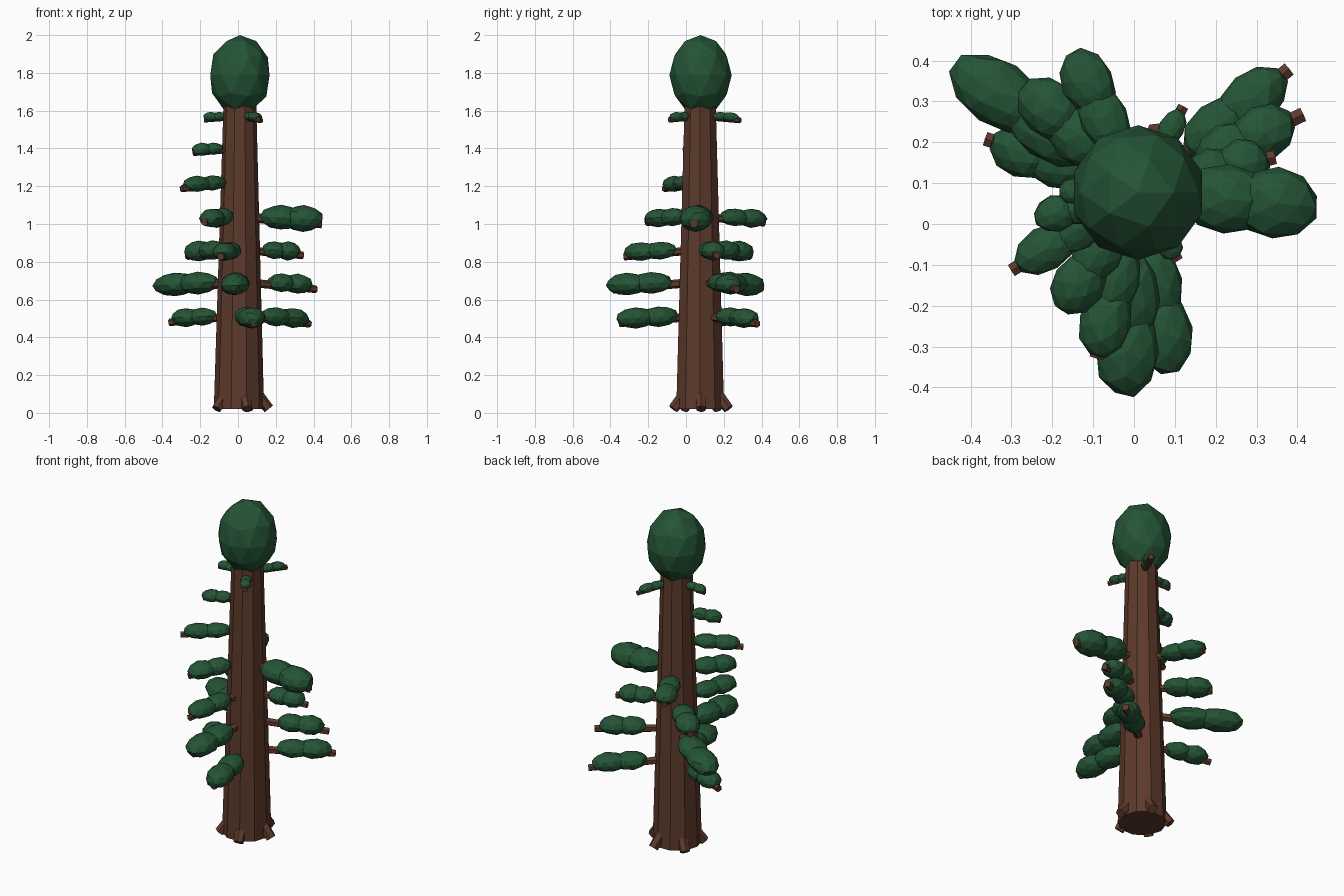
import bpy, bmesh, math, random
from mathutils import Vector, Matrix

if "Cube" in bpy.data.objects:
    bpy.data.objects.remove(bpy.data.objects["Cube"])

random.seed(4)
CX, CY = 0.01, 0.08          # trunk axis


def material(name, color):
    m = bpy.data.materials.new(name)
    m.diffuse_color = (*color, 1)
    m.use_nodes = True
    m.node_tree.nodes["Principled BSDF"].inputs["Base Color"].default_value = m.diffuse_color
    return m


BARK = material("bark", (0.11, 0.042, 0.024))
LEAF = material("needles", (0.018, 0.09, 0.036))


def finish(bm, name, mat):
    mesh = bpy.data.meshes.new(name)
    bm.to_mesh(mesh)
    bm.free()
    mesh.materials.append(mat)
    ob = bpy.data.objects.new(name, mesh)
    bpy.context.collection.objects.link(ob)
    return ob


def rod(name, a, b, r1, r2, sides):
    """Tapered cylinder from point a to point b."""
    a, b = Vector(a), Vector(b)
    d = b - a
    rot = d.to_track_quat('Z', 'Y').to_matrix().to_4x4()
    bm = bmesh.new()
    bmesh.ops.create_cone(bm, cap_ends=True, segments=sides, radius1=r1, radius2=r2,
                          depth=d.length, matrix=Matrix.Translation((a + b) / 2) @ rot)
    return finish(bm, name, BARK)


def add_blob(bm, center, axis, half, jitter):
    """Faceted ellipsoid; half = (length, width, thickness) with length along axis."""
    rot = axis.to_track_quat('X', 'Z').to_matrix().to_4x4()
    mat = Matrix.Translation(center) @ rot @ Matrix.Diagonal((*half, 1))
    ball = bmesh.ops.create_icosphere(bm, subdivisions=2, radius=1)
    for v in ball["verts"]:
        v.co = mat @ (v.co * random.uniform(1 - jitter, 1 + jitter))


def polar(angle, r, z):
    a = math.radians(angle)
    return Vector((CX + r * math.cos(a), CY + r * math.sin(a), z))


# Trunk
rod("trunk", (CX - 0.005, CY - 0.005, 0.02), (CX, CY - 0.005, 1.66), 0.133, 0.086, 10)

# Root stubs around the base
for i, ang in enumerate((0, 72, 144, 216, 285)):
    rod(f"root_{i + 1}", polar(ang, 0.09, 0.10), polar(ang, 0.153, 0.021), 0.032, 0.028, 6)

# Crown
bm = bmesh.new()
add_blob(bm, Vector((CX, CY - 0.003, 1.788)), Vector((1, 0, 0)), (0.165, 0.165, 0.212), 0.0)
finish(bm, "crown", LEAF)

# Branches: height, angle, foliage start, foliage tip, stick tip, thickness
BRANCHES = [
    (0.51, -80, 0.12, 0.46, 0.44, 0.115),
    (0.51, 161, 0.13, 0.38, 0.395, 0.10),
    (0.51, 39, 0.15, 0.46, 0.475, 0.105),
    (0.69, -94, 0.15, 0.505, 0.47, 0.12),
    (0.69, 145, 0.14, 0.55, 0.50, 0.125),
    (0.69, 25, 0.16, 0.42, 0.445, 0.105),
    (0.86, -104, 0.13, 0.42, 0.42, 0.10),
    (0.86, 137, 0.11, 0.385, 0.38, 0.11),
    (0.86, 14, 0.12, 0.33, 0.345, 0.10),
    (1.035, -5, 0.11, 0.445, 0.435, 0.14),
    (1.035, -123, 0.10, 0.35, 0.345, 0.10),
    (1.035, 115, 0.11, 0.38, 0.37, 0.10),
    (1.215, -148, 0.09, 0.35, 0.365, 0.085),
    (1.395, -165, 0.09, 0.265, 0.255, 0.07),
    (1.565, 62, 0.07, 0.225, 0.235, 0.05),
    (1.565, -60, 0.07, 0.19, 0.195, 0.05),
    (1.565, 180, 0.07, 0.195, 0.19, 0.05),
]

for i, (z, ang, r0, r1, rs, t) in enumerate(BRANCHES):
    drop = 0.09              # downward slope of the stick
    r = 0.1 * t + 0.012
    rod(f"branch_{i + 1}", polar(ang, 0.05, z), polar(ang, rs, z - drop * (rs - 0.05)),
        r, r * 0.9, 6)

    # Foliage: two overlapping lobes along the stick
    bm = bmesh.new()
    axis = polar(ang, 1, -0.05) - polar(ang, 0, 0)
    half = (r1 - r0) * 0.32
    for k, center_r in enumerate((r0 + half, r1 - half)):
        s = (0.94, 1.0)[k]
        c = polar(ang, center_r, z + 0.008 - 0.05 * (center_r - 0.05))
        add_blob(bm, c, axis, (half, t * 0.64 * s, t * 0.5 * s), 0.04)
    finish(bm, f"foliage_{i + 1}", LEAF)
